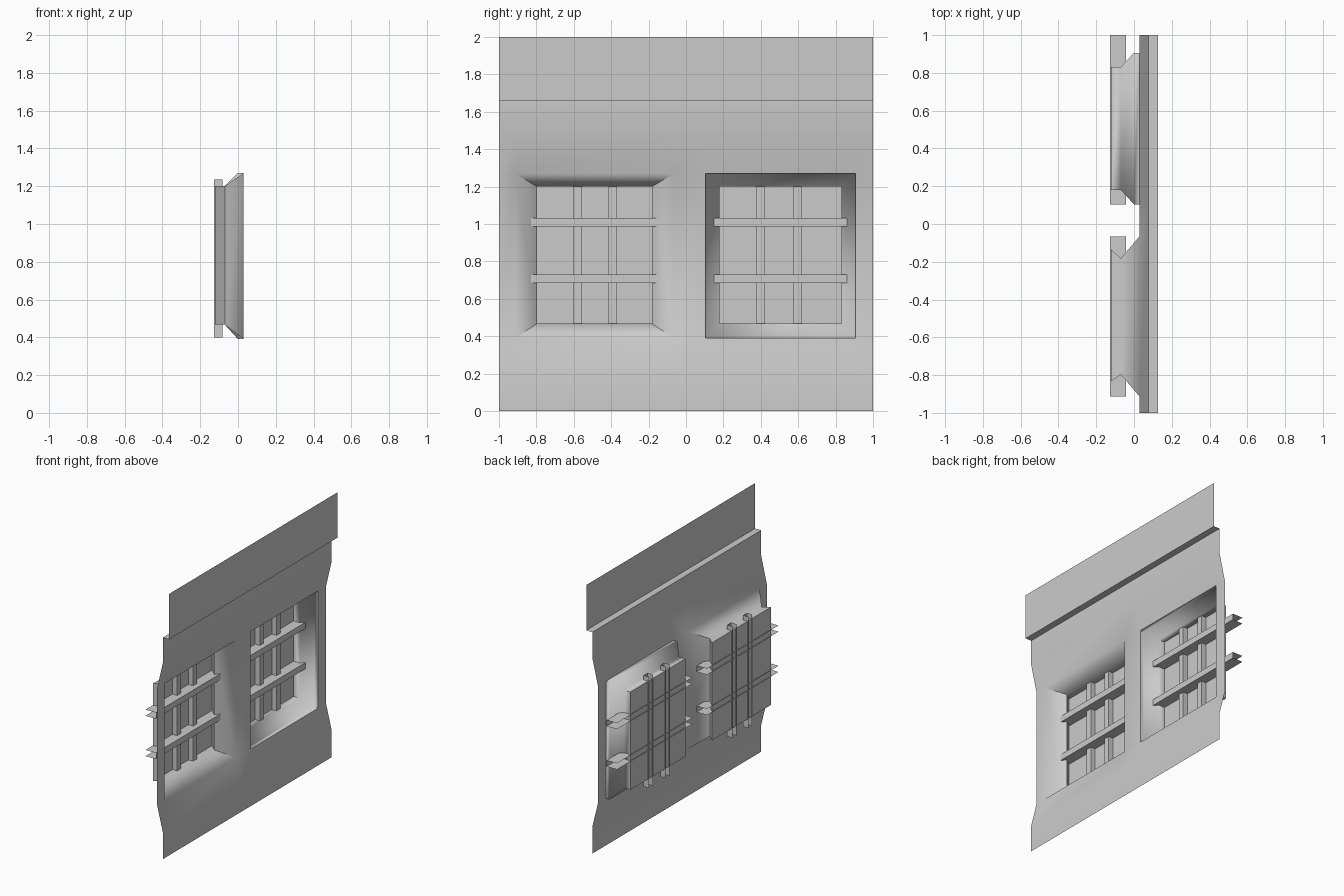
import bpy, bmesh, math

cube = bpy.data.objects.get("Cube")
if cube:
    bpy.data.objects.remove(cube, do_unlink=True)

# Single plain material
grey = bpy.data.materials.new("plain_grey")
grey.use_nodes = True
COLOUR = (0.6, 0.6, 0.6, 1)
grey.diffuse_color = COLOUR
grey.node_tree.nodes["Principled BSDF"].inputs["Base Color"].default_value = COLOUR


def finish(bm, name, smooth=None):
    bmesh.ops.remove_doubles(bm, verts=bm.verts, dist=0.0005)
    mesh = bpy.data.meshes.new(name)
    bm.to_mesh(mesh)
    bm.free()
    mesh.materials.append(grey)
    obj = bpy.data.objects.new(name, mesh)
    bpy.context.collection.objects.link(obj)
    if smooth:
        bpy.ops.object.select_all(action="DESELECT")
        obj.select_set(True)
        bpy.context.view_layer.objects.active = obj
        bpy.ops.object.shade_smooth_by_angle(angle=math.radians(smooth))
    return obj


def face(bm, points):
    return bm.faces.new([bm.verts.new(p) for p in points])


def loft(bm, rings):
    """Stepped recess through rectangles (x, y0, y1, z0, z1), closed at the back."""
    loops = [[(x, a, c), (x, b, c), (x, b, d), (x, a, d)] for x, a, b, c, d in rings]
    for front, back in zip(loops, loops[1:]):
        for i in range(4):
            j = (i + 1) % 4
            face(bm, (front[i], front[j], back[j], back[i]))
    face(bm, loops[-1])


def channel(name, front, across, along, upright):
    """Open-backed, open-ended bar."""
    bm = bmesh.new()
    (a, b), (s, e) = across, along
    path = [(BACK, a), (front, a), (front, b), (BACK, b)]
    for (x0, p0), (x1, p1) in zip(path, path[1:]):
        if upright:
            face(bm, ((x0, p0, s), (x1, p1, s), (x1, p1, e), (x0, p0, e)))
        else:
            face(bm, ((x0, s, p0), (x0, e, p0), (x1, e, p1), (x1, s, p1)))
    finish(bm, name)


BACK, PANE, NECK, FACE, WALL = -0.127, -0.121, -0.07, 0.03, 0.077
LOW, HIGH = 0.39, 1.27        # opening heights
SILL, HEAD = 0.467, 1.2       # pane heights

# Wall sheet with bulged middle, overhanging top strip and two openings
bm = bmesh.new()
profile = [(WALL, 0), (WALL, 0.2), (FACE, LOW), (FACE, HIGH), (WALL, 1.47),
           (WALL, 1.66), (0.127, 1.66), (0.127, 2)]
columns = [-1, -0.914, -0.064, 0.104, 0.906, 1]
for row, ((x0, z0), (x1, z1)) in enumerate(zip(profile, profile[1:])):
    for col, (y0, y1) in enumerate(zip(columns, columns[1:])):
        if row == 2 and col in (1, 3):
            continue
        face(bm, ((x0, y0, z0), (x0, y1, z0), (x1, y1, z1), (x1, y0, z1)))

# Funnel recess that widens again behind its neck
loft(bm, [(FACE, -0.914, -0.064, LOW, HIGH),
          (NECK, -0.797, -0.182, SILL, HEAD),
          (PANE, -0.832, -0.135, SILL, HEAD)])
# Recess with a straight lip, then a funnel and a straight box
loft(bm, [(FACE, 0.104, 0.906, LOW, HIGH),
          (0.0, 0.104, 0.906, LOW, HIGH),
          (NECK, 0.18, 0.832, SILL, HEAD),
          (PANE, 0.18, 0.832, SILL, HEAD)])
finish(bm, "wall_with_window_recesses", smooth=60)

# Window bars
windows = {"first": ((-0.914, -0.067), (-0.58, -0.391)),
           "second": ((0.104, 1.0), (0.4, 0.597))}
for label, (span, uprights) in windows.items():
    for i, z in enumerate((0.708, 1.01), 1):
        channel(f"{label}_window_crossbar_{i}", -0.042, (z - 0.023, z + 0.023), span, False)
    for i, y in enumerate(uprights, 1):
        channel(f"{label}_window_upright_{i}", -0.083, (y - 0.023, y + 0.023),
                (0.4, 1.235), True)
